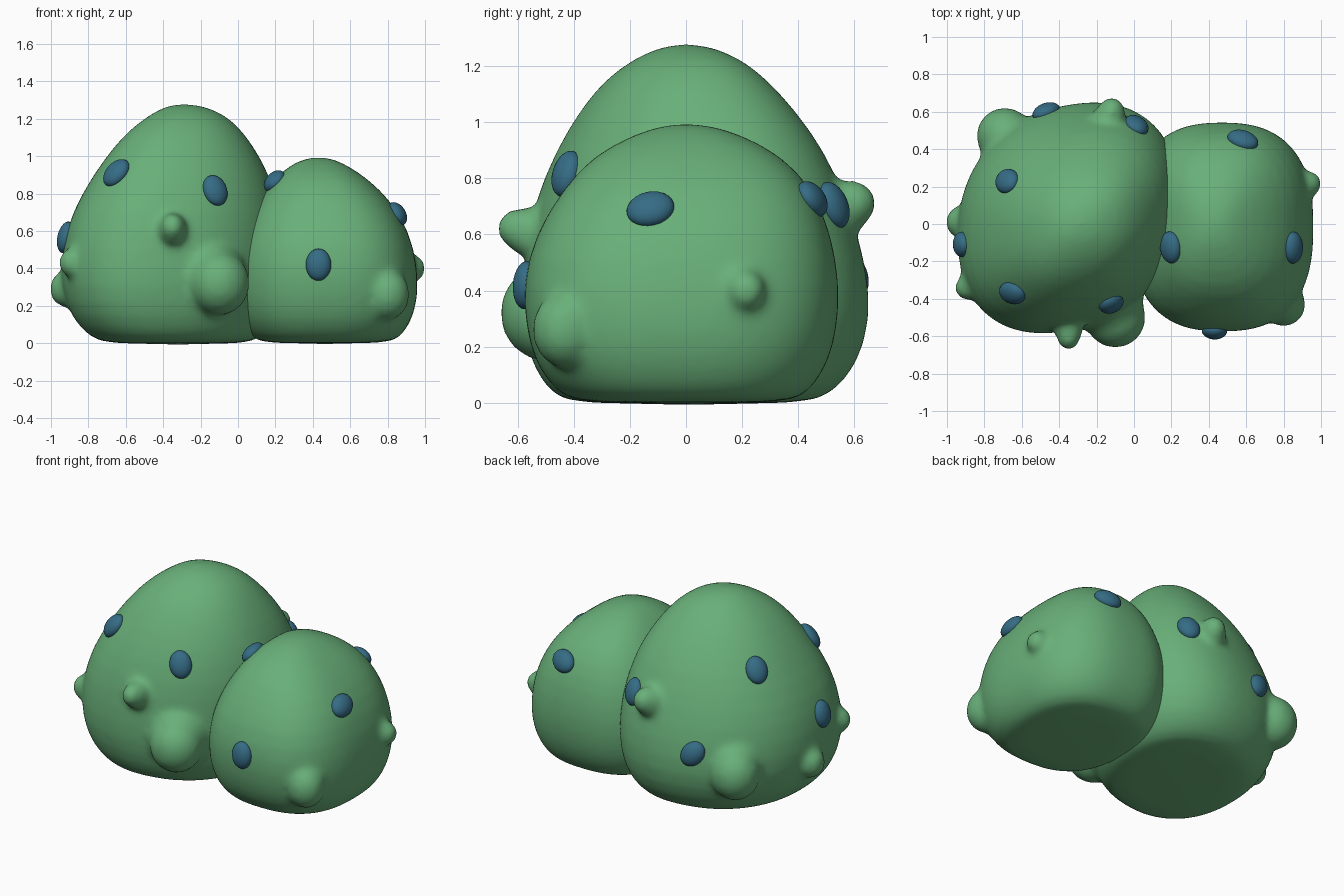
import bpy, bmesh, math
from mathutils import Vector, Matrix, Quaternion
from mathutils.bvhtree import BVHTree

if "Cube" in bpy.data.objects:
    bpy.data.objects.remove(bpy.data.objects["Cube"])


def material(name, rgb):
    m = bpy.data.materials.new(name)
    m.diffuse_color = (*rgb, 1)
    m.use_nodes = True
    m.node_tree.nodes["Principled BSDF"].inputs["Base Color"].default_value = m.diffuse_color
    return m


GREEN = material("leaf_green", (0.14, 0.43, 0.19))
BLUE = material("berry_blue", (0.036, 0.15, 0.235))


def finish(bm, name, mat):
    bmesh.ops.recalc_face_normals(bm, faces=bm.faces)
    for f in bm.faces:
        f.smooth = True
    me = bpy.data.meshes.new(name)
    bm.to_mesh(me)
    bm.free()
    me.materials.append(mat)
    ob = bpy.data.objects.new(name, me)
    bpy.context.collection.objects.link(ob)
    return ob


def ball(bm, pos, size):
    bmesh.ops.create_icosphere(bm, subdivisions=3, radius=1,
                               matrix=Matrix.LocRotScale(pos, None, size))


def bush(name, rings, power, skew, lumps, seg=48):
    """Loft of rounded-square rings (z, xmin, xmax, ymin, ymax) fused with round lumps."""
    bm = bmesh.new()
    loops = []
    for z, x0, x1, y0, y1 in rings:
        loop = []
        for i in range(seg):
            a = 2 * math.pi * i / seg
            c, s = math.cos(a), math.sin(a)
            dx = (x1 - x0) / 2 * math.copysign(abs(c) ** (2 / power), c)
            dy = (y1 - y0) / 2 * math.copysign(abs(s) ** (2 / power), s)
            loop.append(bm.verts.new(((x0 + x1) / 2 + dx, (y0 + y1) / 2 + dy + skew * dx, z)))
        loops.append(loop)
    for a, b in zip(loops, loops[1:]):
        for i in range(seg):
            j = (i + 1) % seg
            bm.faces.new((a[i], a[j], b[j], b[i]))
    bm.faces.new(loops[0][::-1])
    bm.faces.new(loops[-1])
    # each lump is a tip with a wider root behind it, so that it flares into the bush
    middle = Vector(((rings[4][1] + rings[4][2]) / 2, 0, 0.45))
    for pos, size in lumps:
        pos, size = Vector(pos), Vector(size)
        ball(bm, pos, size)
        ball(bm, pos + (middle - pos).normalized() * size.x * 0.65, size * 1.22)
    ob = finish(bm, name, GREEN)
    ob.modifiers.new("round", 'SUBSURF').levels = 1
    fuse = ob.modifiers.new("fuse", 'REMESH')
    fuse.mode = 'VOXEL'
    fuse.voxel_size = 0.018
    fuse.use_smooth_shade = True
    soft = ob.modifiers.new("soften", 'SMOOTH')
    soft.factor = 0.5
    soft.iterations = 16
    return ob


def berries(name, body, spots):
    """Flattened berries set on the nearest point of the bush surface."""
    bpy.context.view_layer.update()
    tree = BVHTree.FromObject(body, bpy.context.evaluated_depsgraph_get())
    for k, (pos, roll) in enumerate(spots):
        loc, normal, _, _ = tree.find_nearest(Vector(pos))
        rot = normal.to_track_quat('Z', 'Y') @ Quaternion((0, 0, 1), math.radians(roll))
        bm = bmesh.new()
        bmesh.ops.create_uvsphere(bm, u_segments=24, v_segments=14, radius=1,
                                  matrix=Matrix.LocRotScale(loc, rot, Vector((0.068, 0.086, 0.046))))
        finish(bm, f"{name}_{k + 1}", BLUE)


# large bush
large = bush("large_bush", [
    (-0.008, -0.70, 0.06, -0.40, 0.42),
    (0.03, -0.79, 0.12, -0.47, 0.51),
    (0.13, -0.89, 0.20, -0.54, 0.60),
    (0.30, -0.95, 0.24, -0.58, 0.65),
    (0.50, -0.945, 0.25, -0.57, 0.63),
    (0.70, -0.89, 0.23, -0.535, 0.57),
    (0.90, -0.775, 0.17, -0.455, 0.485),
    (1.05, -0.665, 0.085, -0.365, 0.375),
    (1.15, -0.57, 0.01, -0.285, 0.285),
    (1.23, -0.46, -0.08, -0.18, 0.19),
    (1.28, -0.36, -0.22, -0.06, 0.06)], 2.25, 0.17, [
    ((-0.10, -0.50, 0.32), (0.165, 0.165, 0.175)),
    ((-0.69, 0.47, 0.33), (0.155, 0.155, 0.17)),
    ((-0.35, -0.60, 0.62), (0.065, 0.075, 0.075)),
    ((-0.12, 0.595, 0.71), (0.075, 0.085, 0.085)),
    ((-0.89, -0.34, 0.43), (0.07, 0.07, 0.08)),
    ((-0.92, 0.01, 0.29), (0.09, 0.09, 0.10))])

# small bush
small = bush("small_bush", [
    (-0.005, 0.13, 0.80, -0.38, 0.36),
    (0.03, 0.07, 0.87, -0.45, 0.43),
    (0.12, 0.01, 0.93, -0.53, 0.50),
    (0.25, -0.02, 0.965, -0.57, 0.54),
    (0.42, -0.02, 0.96, -0.585, 0.55),
    (0.60, 0.02, 0.915, -0.54, 0.52),
    (0.76, 0.10, 0.82, -0.44, 0.455),
    (0.88, 0.19, 0.695, -0.335, 0.345),
    (0.96, 0.29, 0.57, -0.18, 0.19),
    (0.995, 0.38, 0.48, -0.06, 0.06)], 2.55, 0, [
    ((0.80, -0.43, 0.26), (0.12, 0.12, 0.14)),
    ((0.935, 0.215, 0.40), (0.07, 0.07, 0.075))])

berries("large_bush_berry", large, [
    ((-0.66, -0.38, 0.92), -25), ((-0.13, -0.41, 0.81), 10), ((-0.94, -0.11, 0.57), 0),
    ((-0.68, 0.23, 0.92), 0), ((-0.47, 0.60, 0.45), -40), ((0.02, 0.54, 0.71), 15)])
berries("small_bush_berry", small, [
    ((0.43, -0.58, 0.42), 0), ((0.58, 0.44, 0.72), 75),
    ((0.88, -0.13, 0.71), -75), ((0.17, -0.13, 0.89), 80)])
